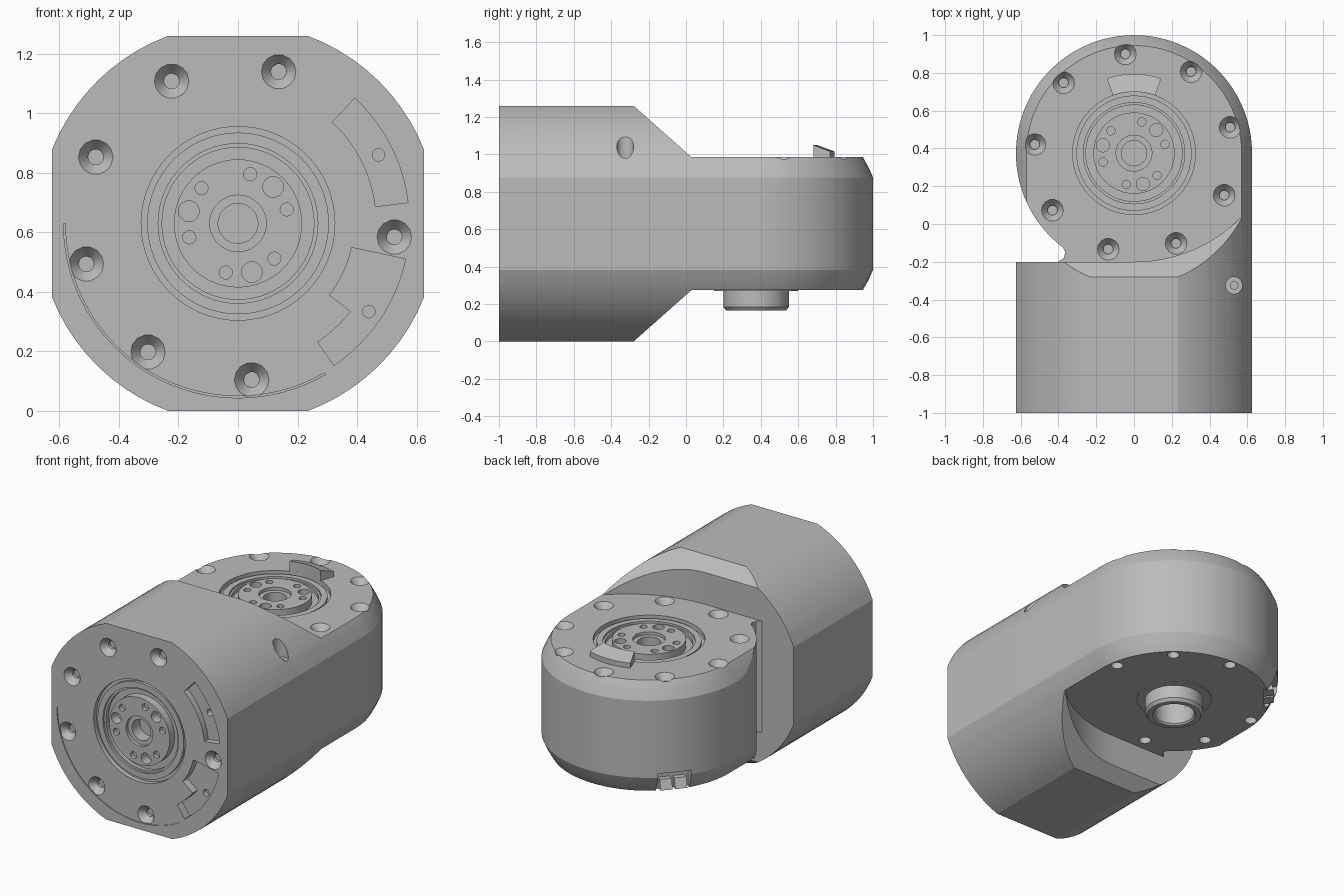
import bpy, bmesh
from math import sin, cos, radians
from mathutils import Matrix, Vector

cube = bpy.data.objects.get("Cube")
if cube:
    bpy.data.objects.remove(cube, do_unlink=True)

grey = bpy.data.materials.new("satin grey")
grey.use_nodes = True
grey.diffuse_color = (0.5, 0.5, 0.5, 1)
grey.node_tree.nodes["Principled BSDF"].inputs["Base Color"].default_value = (0.5, 0.5, 0.5, 1)

MID, AXIS, TOP = 0.63, 0.375, 0.985   # barrel axis height, rear disc centre y, rear deck height


# Helpers
def finish(bm, name, matrix=Matrix()):
    bmesh.ops.recalc_face_normals(bm, faces=bm.faces)
    bm.transform(matrix)
    mesh = bpy.data.meshes.new(name)
    bm.to_mesh(mesh)
    bm.free()
    mesh.materials.append(grey)
    obj = bpy.data.objects.new(name, mesh)
    bpy.context.collection.objects.link(obj)
    return obj


def prism(name, points, low, high, matrix=Matrix()):
    bm = bmesh.new()
    face = bm.faces.new([bm.verts.new((x, y, low)) for x, y in points])
    out = bmesh.ops.extrude_face_region(bm, geom=[face])["geom"]
    bmesh.ops.translate(bm, vec=(0, 0, high - low),
                        verts=[v for v in out if isinstance(v, bmesh.types.BMVert)])
    return finish(bm, name, matrix)


def lathe(name, profile, matrix, segments=48, closed=False):
    bm = bmesh.new()
    verts = [bm.verts.new((r, 0, h)) for r, h in profile]
    pairs = list(zip(verts, verts[1:])) + ([(verts[-1], verts[0])] if closed else [])
    edges = [bm.edges.new(p) for p in pairs]
    bmesh.ops.spin(bm, geom=verts + edges, cent=(0, 0, 0), axis=(0, 0, 1),
                   angle=radians(360), steps=segments, use_merge=True)
    bmesh.ops.remove_doubles(bm, verts=bm.verts, dist=1e-5)
    return finish(bm, name, matrix)


def hole(radius, depth, matrix, segments=16):
    return lathe("cutter", [(0, -depth), (radius, -depth), (radius, 0.02), (0, 0.02)], matrix, segments)


def arc(r, start, end, steps=16, cx=0, cy=0):
    angles = [radians(start + (end - start) * i / steps) for i in range(steps + 1)]
    return [(cx + r * cos(a), cy + r * sin(a)) for a in angles]


def cut(target, cutter):
    mod = target.modifiers.new("cut", 'BOOLEAN')
    mod.operation, mod.solver, mod.object = 'DIFFERENCE', 'EXACT', cutter
    bpy.context.view_layer.objects.active = target
    bpy.ops.object.modifier_apply(modifier=mod.name)
    bpy.data.objects.remove(cutter, do_unlink=True)


def at(matrix, radius, angle):
    a = radians(angle)
    return matrix @ Matrix.Translation((radius * cos(a), radius * sin(a), 0))


# Local frames with z pointing out of each mounting face
front = Matrix.Translation((0, -1, MID)) @ Matrix.Rotation(radians(90), 4, 'X')
top = Matrix.Translation((0, AXIS, TOP))
bottom = Matrix.Translation((0, AXIS, 2 * MID - TOP)) @ Matrix.Rotation(radians(180), 4, 'X')
side = Matrix(((0, 0, 1, 0), (1, 0, 0, 0), (0, 1, 0, 0), (0, 0, 0, 1)))

# Housing: flat-sided barrel running back into a revolved end
quarter = arc(0.672, 21.6, 69.6, 10)
half = [(x, s * z) for x, z in quarter for s in (1, -1)]
bm = bmesh.new()
for x, z in half:
    for s in (1, -1):
        bm.verts.new((s * x, -1, MID + z))
    for c, s in arc(1, 0, 180, 48):
        bm.verts.new((x * c, AXIS + x * s, MID + z))
hull = bmesh.ops.convex_hull(bm, input=bm.verts)
spare = {g for g in hull["geom_interior"] + hull["geom_unused"] if isinstance(g, bmesh.types.BMVert)}
bmesh.ops.delete(bm, geom=list(spare), context='VERTS')
bmesh.ops.dissolve_limit(bm, angle_limit=radians(0.3), verts=bm.verts, edges=bm.edges)
housing = finish(bm, "housing")

# Pockets and sloped shoulders above and below the rear disc
pocket = arc(0.8, -90, -44.6, 16, 0, 0.6) + [(0.7, 0.3), (-0.8, 0.3), (-0.8, -0.2)]
slope = [(-0.393, 1.36), (0.03, TOP), (1.2, TOP), (1.2, 1.36)]
flip = Matrix.Translation((0, 0, 2 * MID)) @ Matrix.Scale(-1, 4, (0, 0, 1))
for upper in (True, False):
    m = Matrix() if upper else flip
    for points, low, high, frame in ((slope, -1, 1, side), (pocket, TOP, 1.4, Matrix())):
        cutter = prism("cutter", points, low, high, frame)
        if not upper:
            cutter.data.transform(m)
            cutter.data.flip_normals()
        cut(housing, cutter)

# Side notch following the rear disc
notch = arc(0.625, 182, 233, 24, 0, AXIS) + [(-0.363, -0.15), (-0.372, -0.18), (-0.4, -0.2),
                                              (-0.8, -0.2), (-0.8, 0.35)]
cut(housing, prism("cutter", notch, -0.1, 1.4))

# Output faces: ring grooves, centre bore and hub holes
groove = [(0.215, 0.02), (0.215, -0.05), (0.255, -0.05), (0.255, -0.025), (0.268, -0.025),
          (0.268, -0.012), (0.305, -0.012), (0.305, -0.03), (0.325, -0.03), (0.325, 0.02)]
bore = [(0, -0.1), (0.067, -0.1), (0.067, -0.02), (0.095, -0.02), (0.095, 0.02), (0, 0.02)]
sink = [(0, -0.06), (0.026, -0.06), (0.026, -0.04), (0.058, 0), (0.058, 0.02), (0, 0.02)]
for frame, first, skipped in ((front, 75, (35, 315)), (top, 95, ())):
    cut(housing, lathe("cutter", groove, frame, 64, True))
    cut(housing, lathe("cutter", bore, frame, 32))
    for a in (46, 166, 286):
        cut(housing, hole(0.035, 0.06, at(frame, 0.17, a)))
        for b in (a - 30, a + 30):
            cut(housing, hole(0.022, 0.025, at(frame, 0.17, b)))
    for i in range(9):
        angle = (first + 40 * i) % 360
        if angle not in skipped:
            cut(housing, lathe("cutter", sink, at(frame, 0.527, angle), 14))

# Front face: two curved slots with small holes, and the cover seam
upper_slot = arc(0.575, 7, 47) + arc(0.465, 47, 7)
lower_slot = arc(0.575, -56, -12) + arc(0.39, -12, -38) + arc(0.48, -38, -56)
seam = arc(0.586, 180, 300, 32) + arc(0.58, 300, 180, 32)
for points, depth in ((upper_slot, 0.04), (lower_slot, 0.05), (seam, 0.006)):
    cut(housing, prism("cutter", points, -depth, 0.02, front))
for r, a in ((0.525, 26), (0.53, -34)):
    cut(housing, hole(0.021, 0.08, at(front, r, a)))

# Underside bolt holes and bore
for a in (9.4, 49.4, 89.4, 169.4, 209.4, 249.4):
    cut(housing, hole(0.036, 0.05, at(bottom, 0.527, -a)))
cut(housing, hole(0.12, 0.08, bottom, 48))

# Vertical counterbored hole on the barrel's shoulder
port = [(0, -0.08), (0.02, -0.08), (0.02, 0), (0.045, 0), (0.045, 0.3), (0, 0.3)]
cut(housing, lathe("cutter", port, Matrix.Translation((0.53, -0.325, 0.97)), 24))

# Connector recess low on the rear disc, with two small latches
radial = Matrix.Translation((0, AXIS, 0)) @ Matrix.Rotation(radians(139), 4, 'Z')
upright = radial @ Matrix.Rotation(radians(90), 4, 'X')
cut(housing, prism("cutter", [(0.54, 0.2), (0.7, 0.2), (0.7, 0.41), (0.54, 0.41)], -0.1, 0.1, upright))
latch = [(0.53, 0.28), (0.6, 0.29), (0.575, 0.35), (0.53, 0.35)]
parts = [housing]
for name, low in (("left_latch", -0.08), ("right_latch", 0.008)):
    parts.append(prism(name, latch, low, low + 0.072, upright))

# Hollow boss under the rear disc
boss = [(0.225, -0.01), (0.225, 0.006), (0.175, 0.006), (0.175, 0.09), (0.16, 0.11),
        (0.13, 0.11), (0.12, 0.1), (0.12, -0.01)]
parts.append(lathe("lower_boss", boss, bottom, 64, True))

# Raised index key on the rear deck, its top falling away outward
key = prism("index_key", arc(0.42, 70, 110) + arc(0.325, 110, 70), -0.01, 0.065, top)
for v in key.data.vertices:
    if v.co.z > TOP + 0.03:
        reach = Vector((v.co.x, v.co.y - AXIS)).length
        v.co.z -= 0.35 * (reach - 0.325)
parts.append(key)

# Smooth curved walls, keep hard edges
bpy.ops.object.select_all(action='DESELECT')
for obj in parts:
    obj.select_set(True)
bpy.context.view_layer.objects.active = housing
bpy.ops.object.shade_smooth_by_angle(angle=radians(22))
